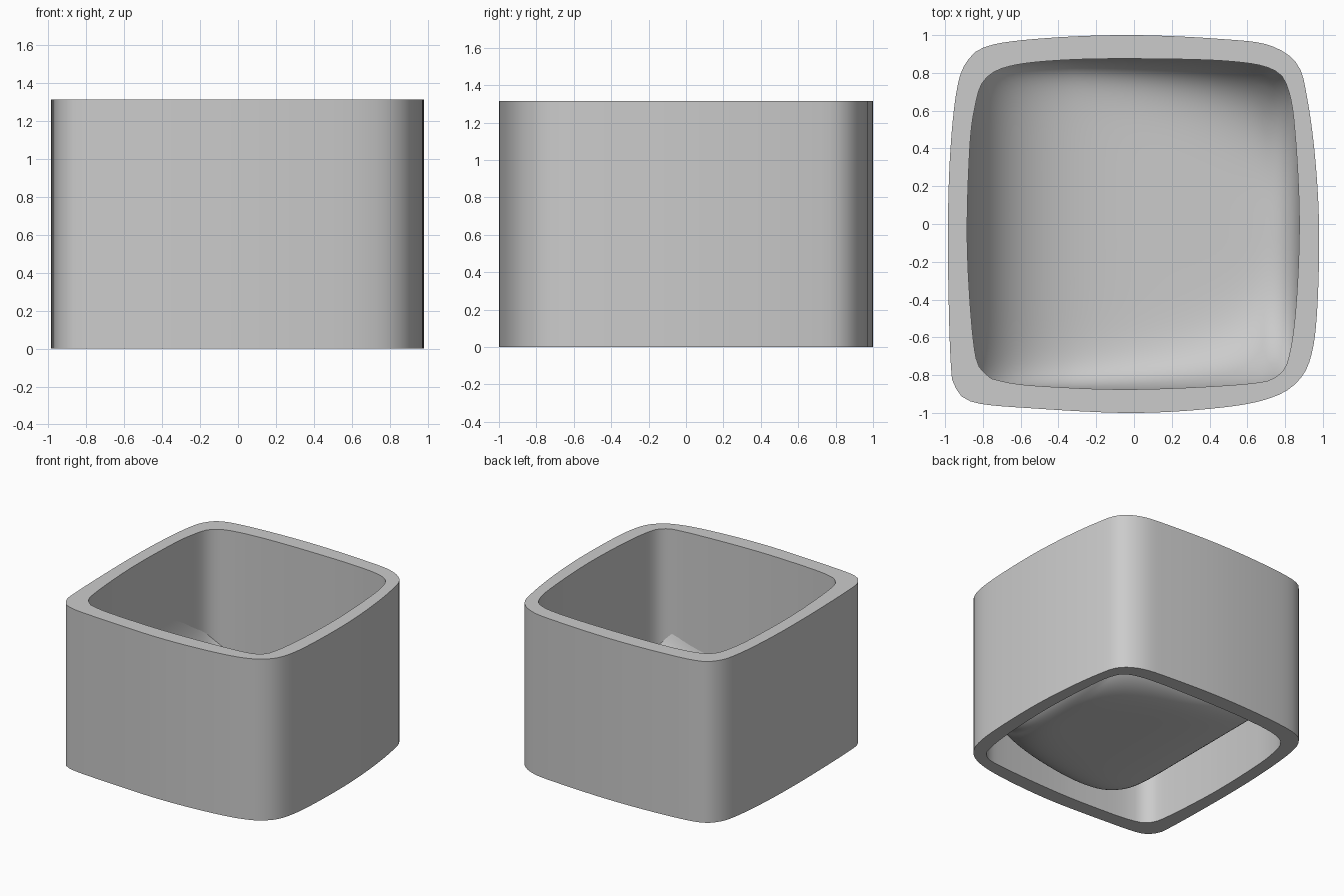
import bpy, bmesh, math
from mathutils import Vector

if "Cube" in bpy.data.objects:
    bpy.data.objects.remove(bpy.data.objects["Cube"])

N = 160      # points round each outline
H = 1.315    # height of the tube

OUTER = [(.98, -.03), (.96, .34), (.918, .66), (.865, .845), (.72, .945), (.48, .978), (0, 1),
         (-.45, .985), (-.765, .945), (-.885, .86), (-.94, .7), (-.975, .34), (-.985, -.13),
         (-.97, -.74), (-.94, -.875), (-.845, -.945), (-.55, -.975), (0, -1), (.48, -.97),
         (.74, -.915), (.875, -.825), (.94, -.69), (.97, -.45)]
INNER = [(.875, .02), (.855, .45), (.82, .7), (.74, .815), (.5, .862), (0, .875), (-.39, .867),
         (-.66, .835), (-.79, .765), (-.84, .63), (-.87, .39), (-.882, -.13), (-.845, -.66),
         (-.79, -.79), (-.71, -.83), (-.5, -.858), (0, -.875), (.61, -.845), (.77, -.795),
         (.825, -.68), (.86, -.4)]


def outline(pts):
    """Smooth closed outline resampled at N even angles."""
    dense, n = [], len(pts)
    for i in range(n):
        a, b, c, d = (Vector(pts[(i + k - 1) % n]) for k in range(4))
        for j in range(12):
            t = j / 12
            p = .5 * (2*b + (c - a)*t + (2*a - 5*b + 4*c - d)*t*t + (3*b - a - 3*c + d)*t**3)
            dense.append((math.atan2(p.y, p.x) % math.tau, p.length))
    dense.sort()
    dense = ([(dense[-1][0] - math.tau, dense[-1][1])] + dense
             + [(dense[0][0] + math.tau, dense[0][1])])
    res, k = [], 0
    for i in range(N):
        a = math.tau * i / N
        while dense[k + 1][0] < a:
            k += 1
        (a0, r0), (a1, r1) = dense[k], dense[k + 1]
        r = r0 + (r1 - r0) * (a - a0) / max(a1 - a0, 1e-9)
        res.append((r * math.cos(a), r * math.sin(a)))
    return res


def ring(bm, pts, z):
    return [bm.verts.new((x, y, z)) for x, y in pts]


def bridge(bm, r0, r1):
    for i in range(N):
        j = (i + 1) % N
        bm.faces.new((r0[i], r0[j], r1[j], r1[i]))


def finish(bm, name, angle):
    me = bpy.data.meshes.new(name)
    bm.to_mesh(me)
    bm.free()
    ob = bpy.data.objects.new(name, me)
    bpy.context.collection.objects.link(ob)
    bpy.ops.object.select_all(action='DESELECT')
    ob.select_set(True)
    bpy.context.view_layer.objects.active = ob
    bpy.ops.object.shade_smooth_by_angle(angle=math.radians(angle))


outer, inner = outline(OUTER), outline(INNER)

# Open tube wall with flat rims
bm = bmesh.new()
rings = [ring(bm, outer, 0), ring(bm, outer, H), ring(bm, inner, H), ring(bm, inner, 0)]
for k in range(4):
    bridge(bm, rings[k], rings[(k + 1) % 4])
bmesh.ops.recalc_face_normals(bm, faces=bm.faces)
finish(bm, "tube_wall", 40)


def rise(t, p):
    """Superellipse rise from 0 at the middle to 1 at the edge."""
    return 1 - (1 - min(abs(t), .999) ** p) ** (1 / p)


def bowl_z(x, y):
    fx = rise((.2 - x) / 1.085, 3) if x < .2 else rise((x - .2) / .685, 8)
    p = max(3.2, min(10, 7.8 - 6.5 * x))
    return min(.04 + fx + rise(y / .885, p), H - .1)


# Sagging bowl floor, soft on the left, with sides that open out to the right
bm = bmesh.new()
prev = None
STEPS = 36
for k in range(STEPS):
    s = math.sin(math.pi / 2 * (1 - k / STEPS))
    cur = [bm.verts.new((x * s, y * s, bowl_z(x * s, y * s))) for x, y in inner]
    if prev:
        bridge(bm, prev, cur)
    prev = cur
mid = bm.verts.new((0, 0, bowl_z(0, 0)))
for i in range(N):
    bm.faces.new((prev[i], prev[(i + 1) % N], mid))
bmesh.ops.recalc_face_normals(bm, faces=bm.faces)
if mid.normal.z < 0 or sum(f.normal.z for f in bm.faces) < 0:
    bmesh.ops.reverse_faces(bm, faces=bm.faces)
finish(bm, "bowl_floor", 80)
